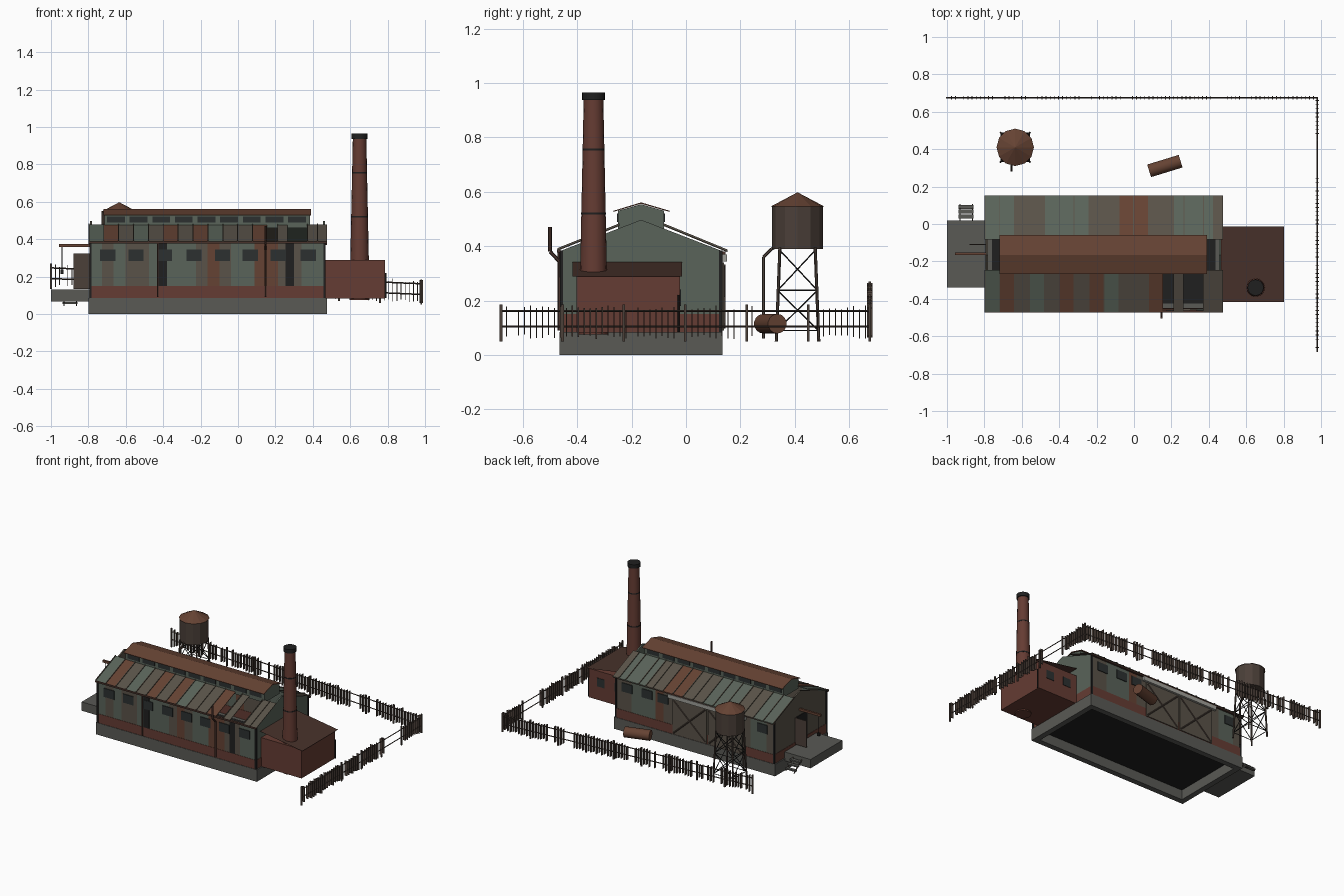
import bpy, bmesh, random
from math import radians, pi, cos, sin
from mathutils import Vector, Matrix

if "Cube" in bpy.data.objects:
    bpy.data.objects.remove(bpy.data.objects["Cube"])
random.seed(4)

def mat(name, r, g, b):
    m = bpy.data.materials.new(name)
    m.diffuse_color = (r, g, b, 1)
    m.use_nodes = True
    m.node_tree.nodes["Principled BSDF"].inputs["Base Color"].default_value = m.diffuse_color
    return m

BRICK = mat("brick", .13, .045, .033)
GREEN = mat("green_sheet", .10, .125, .10)
MIXED = mat("weathered_sheet", .10, .085, .065)
RUST = mat("rust", .13, .055, .033)
BROWN = mat("brown", .065, .032, .024)
WOOD = mat("wood", .07, .05, .04)
DARK = mat("dark", .014, .014, .014)
GLASS = mat("glass", .025, .03, .03)
STONE = mat("concrete", .10, .10, .09)
PALE = mat("pale", .35, .35, .32)
SHEETS = [GREEN, GREEN, MIXED, MIXED, RUST]

def finish(name, bm, mats, smooth=False):
    bmesh.ops.recalc_face_normals(bm, faces=bm.faces)
    me = bpy.data.meshes.new(name)
    bm.to_mesh(me)
    bm.free()
    for m in mats if isinstance(mats, list) else [mats]:
        me.materials.append(m)
    if smooth:
        me.shade_smooth()
        me.set_sharp_from_angle(angle=radians(30))
    ob = bpy.data.objects.new(name, me)
    bpy.context.collection.objects.link(ob)
    return ob

def add_box(bm, x, y, z, idx=0):
    c = Vector((sum(x) / 2, sum(y) / 2, sum(z) / 2))
    s = Matrix.Diagonal((x[1] - x[0], y[1] - y[0], z[1] - z[0], 1))
    r = bmesh.ops.create_cube(bm, size=1, matrix=Matrix.Translation(c) @ s)
    for f in {f for v in r["verts"] for f in v.link_faces}:
        f.material_index = idx

def add_rod(bm, a, b, r, n=6, r2=None):
    a, b = Vector(a), Vector(b)
    d = b - a
    M = Matrix.Translation((a + b) / 2) @ d.to_track_quat('Z', 'Y').to_matrix().to_4x4()
    bmesh.ops.create_cone(bm, cap_ends=True, segments=n, radius1=r,
                          radius2=r if r2 is None else r2, depth=d.length, matrix=M)

def boxes(name, m, *bs):
    bm = bmesh.new()
    for b in bs:
        add_box(bm, *b)
    return finish(name, bm, m)

def rods(name, m, r, *segs, n=6, smooth=False):
    bm = bmesh.new()
    for s in segs:
        for a, b in zip(s, s[1:]):
            add_rod(bm, a, b, r, n)
    return finish(name, bm, m, smooth)

def add_prism(bm, yz, x0, x1, idx=0):
    f = bm.faces.new([bm.verts.new((x0, y, z)) for y, z in yz])
    r = bmesh.ops.extrude_face_region(bm, geom=[f])
    vs = [g for g in r["geom"] if isinstance(g, bmesh.types.BMVert)]
    bmesh.ops.translate(bm, verts=vs, vec=(x1 - x0, 0, 0))
    for g in {g for v in vs for g in v.link_faces} | {f}:
        g.material_index = idx

def prism(name, m, yz, x0, x1):
    bm = bmesh.new()
    add_prism(bm, yz, x0, x1)
    return finish(name, bm, m)

# Hollow foundation and floor
boxes("foundation", STONE, ((-.8, .475), (-.465, -.425), (0, .085)), ((-.8, .475), (.095, .135), (0, .085)),
      ((-.8, -.76), (-.425, .095), (0, .085)), ((.435, .475), (-.425, .095), (0, .085)))
boxes("floor", DARK, ((-.76, .435), (-.425, .095), (.07, .084)))

# Brick lower wall
boxes("brick_base", BRICK, ((-.79, .465), (-.462, -.45), (.085, .15)), ((-.79, .465), (.12, .132), (.085, .15)),
      ((-.792, -.78), (-.45, .12), (.085, .15)), ((.455, .467), (-.45, .12), (.085, .15)))

# Sheet metal side walls in strips
for name, y in (("front_wall", (-.46, -.452)), ("back_wall", (.122, .13))):
    bm = bmesh.new()
    for i in range(20):
        x = -.79 + i * 1.255 / 20
        add_box(bm, (x, x + 1.255 / 20), y, (.15, .385), random.randrange(5))
    finish(name, bm, SHEETS)

# Gable end walls
GABLE = [(-.46, .15), (.13, .15), (.13, .383), (-.165, .497), (-.46, .383)]
prism("left_gable", MIXED, GABLE, -.79, -.78)
prism("right_gable", GREEN, GABLE, .455, .465)

# Roof sheets with missing panels, and standing seams
edges = [-.8 + i * .955 / 12 for i in range(13)] + [.21, .265, .37, .4225, .475]
for name, side in (("front_roof", -1), ("back_roof", 1)):
    eave, top = (-.472, -.245) if side < 0 else (.152, -.082)
    ze, zt = (.383, .474) if side < 0 else (.378, .474)
    bm = bmesh.new()
    for x0, x1 in zip(edges, edges[1:]):
        if side < 0 and (abs(x0 - .155) < .01 or abs(x0 - .265) < .01):
            continue
        add_prism(bm, [(eave, ze), (top, zt), (top, zt + .004), (eave, ze + .004)], x0, x1, random.randrange(5))
        add_prism(bm, [(eave, ze), (top, zt), (top, zt + .01), (eave, ze + .01)], x0, x0 + .005, 2)
    finish(name, bm, SHEETS)
boxes("eave_gutters", BROWN, ((-.8, .475), (-.474, -.462), (.376, .388)), ((-.8, .475), (.132, .146), (.37, .38)))

# Roof monitor with clerestory windows
boxes("monitor_walls", GREEN, ((-.715, .385), (-.25, -.243), (.46, .532)), ((-.715, .385), (-.087, -.08), (.46, .532)))
END = [(-.25, .46), (-.08, .46), (-.08, .53), (-.165, .554), (-.25, .53)]
prism("monitor_left_end", GREEN, END, -.715, -.708)
prism("monitor_right_end", GREEN, END, .378, .385)
prism("monitor_roof", RUST, [(-.267, .526), (-.165, .556), (-.06, .526), (-.06, .53), (-.165, .561), (-.267, .53)], -.72, .39)
boxes("monitor_windows", GLASS, *[((-.7 + i * .121, -.605 + i * .121), y, (.489, .521))
                                 for i in range(9) for y in ((-.253, -.249), (-.081, -.077))])

# Wall windows, missing wall sheets, corner trims
front_x = [-.697, -.545, -.393, -.235, -.083, .065, .215, .375]
boxes("front_windows", GLASS, *[((x - .041, x + .041), (-.465, -.459), (.284, .346)) for x in front_x])
boxes("back_windows", GLASS, *[((x - .041, x + .041), (.129, .135), (.284, .346)) for x in (-.697, .09, .215, .375)])
boxes("wall_gaps", DARK, *[(x, (-.463, -.455), (.15, .38)) for x in ((-.425, -.38), (.255, .3))])
boxes("corner_trims", DARK, *[((x - .006, x + .006), (y - .006, y + .006), (.085, .385))
                              for x in (-.788, .463) for y in (-.458, .128)])

# Drain pipe and vent pipe on the front
rods("downspout", BROWN, .005, [(-.43, -.468, .09), (-.43, -.468, .38)])
rods("vent_pipe", BROWN, .007, [(.147, -.466, .09), (.147, -.466, .345), (.147, -.5, .38), (.147, -.5, .47)])

# Sliding doors at the back
boxes("sliding_door_leaves", MIXED, ((-.54, -.27), (.133, .139), (.09, .34)), ((-.26, .01), (.133, .139), (.09, .34)))
boxes("sliding_door_rail", PALE, ((-.57, .04), (.132, .15), (.343, .37)))
rods("door_braces", WOOD, .005, *[[(a, .14, z), (a + .25, .14, .43 - z)] for a in (-.53, -.25) for z in (.1, .33)])

# Loading dock, steps, open door and hoist
boxes("dock", STONE, ((-1, -.795), (-.34, .02), (.067, .13)))
boxes("dock_steps", STONE, *[((-.937, -.857), (.03 + i * .025, .052 + i * .025), (.098 - i * .022, .108 - i * .022)) for i in range(3)])
rods("step_stringers", WOOD, .004, *[[(x, .02, .11), (x, .105, .045)] for x in (-.93, -.863)])
boxes("doorway", DARK, ((-.794, -.788), (-.24, -.11), (.13, .325)))
boxes("open_door", WOOD, ((-.88, -.79), (-.112, -.106), (.135, .325)))
boxes("hoist_beam", RUST, ((-.957, -.78), (-.166, -.152), (.358, .374)))
rods("hoist_chain", DARK, .003, [(-.94, -.159, .36), (-.94, -.159, .235)])
boxes("hoist_hook", DARK, ((-.948, -.932), (-.165, -.153), (.215, .238)))

# Boiler house with sloping sheet roof
boxes("boiler_house", BRICK, ((.465, .785), (-.402, -.022), (.083, .29)))
bm = bmesh.new()
bm.faces.new([bm.verts.new(v) for v in ((.467, -.418, .341), (.802, -.418, .289), (.802, -.014, .289), (.467, -.014, .341))])
finish("boiler_roof", bm, BROWN)
boxes("boiler_windows", GLASS, ((.52, .58), (-.025, -.019), (.18, .24)), ((.66, .72), (-.025, -.019), (.18, .24)))
rods("boiler_pipe", DARK, .004, [(.79, -.028, .085), (.79, -.028, .22)])

# Chimney with bands and cap
bm = bmesh.new()
add_rod(bm, (.65, -.34, .075), (.65, -.34, .945), .054, 16, .036)
finish("chimney", bm, BRICK, True)
bm = bmesh.new()
for z in (.52, .755):
    add_rod(bm, (.65, -.34, z - .004), (.65, -.34, z + .004), .0565 - .0207 * z, 16)
add_rod(bm, (.65, -.34, .937), (.65, -.34, .965), .043, 16)
finish("chimney_bands_and_cap", bm, DARK, True)

# Water tower
cx, cy = -.635, .41
bm = bmesh.new()
add_rod(bm, (cx, cy, .39), (cx, cy, .547), .094, 12)
finish("water_tank", bm, WOOD)
bm = bmesh.new()
add_rod(bm, (cx, cy, .545), (cx, cy, .597), .1, 12, .002)
finish("tank_roof", bm, RUST)

def leg(i, z):
    w = .078 - .013 * (z - .05) / .34
    sx, sy = [(-1, -1), (1, -1), (1, 1), (-1, 1)][i % 4]
    return (cx + sx * w, cy + sy * w, z)

rods("tower_legs", WOOD, .006, *[[leg(i, .05), leg(i, .395)] for i in range(4)])
rods("tower_braces", DARK, .0025, *[[leg(i + k, a), leg(i + 1 - k, b)] for i in range(4) for k in (0, 1)
                                    for a, b in ((.09, .235), (.24, .385))],
     *[[leg(i, z), leg(i + 1, z)] for i in range(4) for z in (.09, .238)])
rods("tower_pipe", WOOD, .006, [(-.655, .325, .395), (-.655, .315, .39), (-.655, .285, .36), (-.655, .285, .06)])

# Fuel tank lying on the ground
d = Vector((cos(radians(17)), sin(radians(17)), 0)) * .088
c = Vector((.165, .31, .115))
rods("fuel_tank", RUST, .036, [c - d, c + d], n=14, smooth=True)

# Dilapidated fence on two sides, with pickets set edge-on and gaps
def fence(name, start, end, rise, gaps):
    a, b = Vector(start), Vector(end)
    L = (b - a).length
    u = (b - a) / L
    p = Vector((-u.y, u.x))
    bm = bmesh.new()
    def slat(t, along, across, z0, z1):
        q = a + u * t
        hx = abs(u.x) * along + abs(p.x) * across
        hy = abs(u.y) * along + abs(p.y) * across
        g = rise * t / L
        add_box(bm, (q.x - hx, q.x + hx), (q.y - hy, q.y + hy), (z0 + g, z1 + g))
    n = round(L / .22)
    for i in range(n + 1):
        slat(L * i / n, .005, .005, .05, .185)
    t = .02
    while t < L - .01:
        if not any(g0 < t < g1 for g0, g1 in gaps) and random.random() > .15:
            slat(t, .002, .010, .065 + random.uniform(-.006, .01), .175 + random.uniform(-.012, .008))
        t += .022
    for z in (.105, .162):
        e, f = a, b
        add_rod(bm, (e.x, e.y, z), (f.x, f.y, z + rise), .004, 4)
    finish(name, bm, WOOD)

fence("back_fence", (.98, .675), (-1, .675), .085, [(.5, .56), (1.0, 1.05), (1.5, 1.55)])
fence("right_fence", (.98, -.68), (.98, .675), 0, [(.93, 1.15)])
